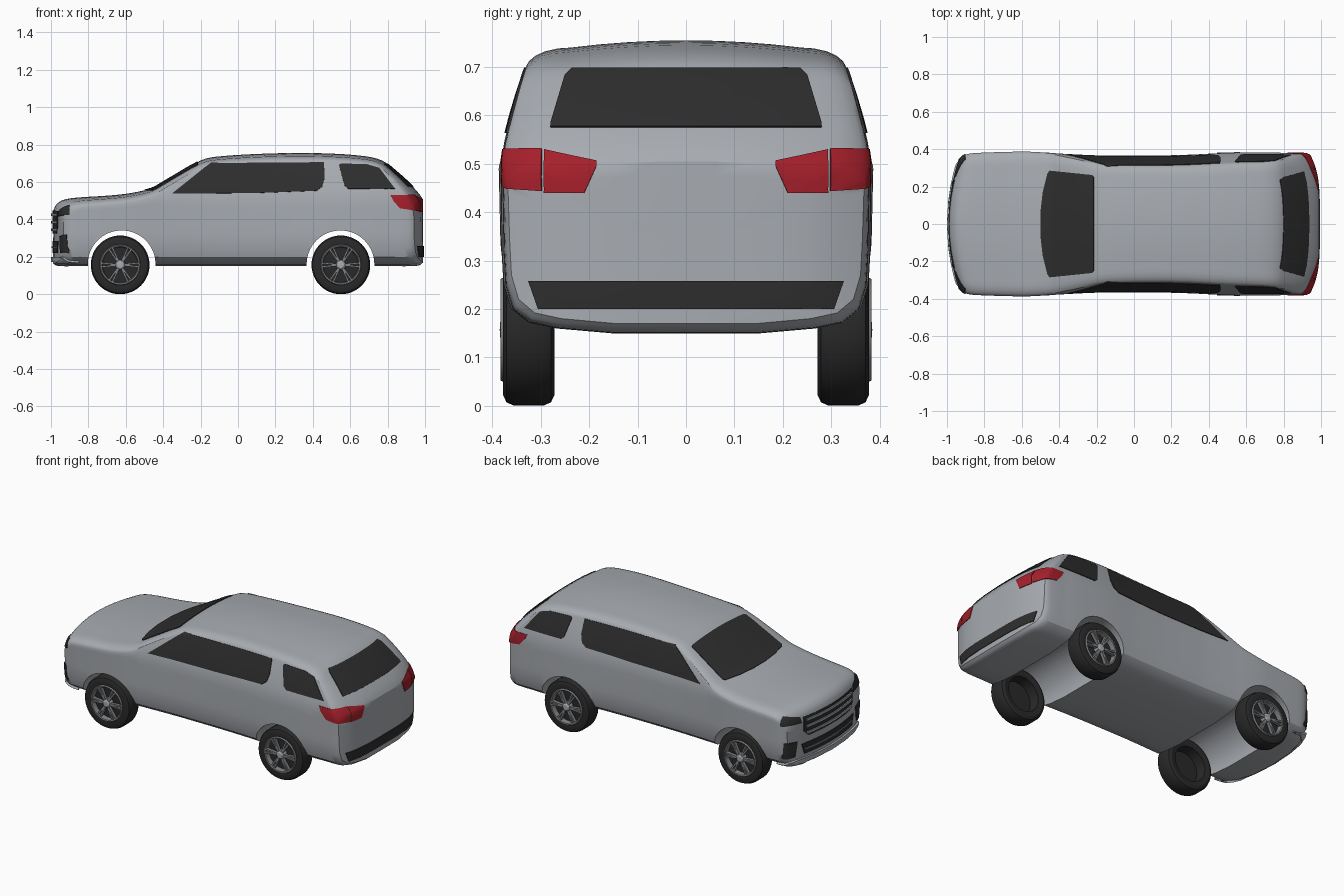
import bpy, bmesh, math
from mathutils import Vector, Matrix

if "Cube" in bpy.data.objects:
    bpy.data.objects.remove(bpy.data.objects["Cube"])


def material(name, rgb, rough=0.5):
    m = bpy.data.materials.new(name)
    m.use_nodes = True
    m.diffuse_color = (*rgb, 1)
    node = m.node_tree.nodes["Principled BSDF"]
    node.inputs["Base Color"].default_value = (*rgb, 1)
    node.inputs["Roughness"].default_value = rough
    return m


paint = material("silver paint", (0.39, 0.41, 0.44))
glass = material("dark glass", (0.027, 0.027, 0.027))
red = material("red lamp", (0.38, 0.014, 0.024))
rubber = material("black rubber", (0.022, 0.022, 0.022), 0.8)
alloy = material("grey alloy", (0.22, 0.23, 0.24))


def add_object(name, bm, mat):
    mesh = bpy.data.meshes.new(name)
    bm.to_mesh(mesh)
    mesh.materials.append(mat)
    ob = bpy.data.objects.new(name, mesh)
    bpy.context.collection.objects.link(ob)
    return ob


def apply_modifier(ob, mod):
    bpy.context.view_layer.objects.active = ob
    bpy.ops.object.modifier_apply(modifier=mod.name)


def smooth(ob, angle=32):
    bpy.ops.object.select_all(action="DESELECT")
    ob.select_set(True)
    bpy.context.view_layer.objects.active = ob
    bpy.ops.object.shade_smooth_by_angle(angle=math.radians(angle))


# Body stations from nose to tail: x, roof height, half width, floor height
STATIONS = [
    (-.988, .445, .352, .165), (-.975, .475, .362, .155), (-.945, .5, .374, .15),
    (-.88, .515, .38, .15), (-.7, .527, .385, .15), (-.58, .54, .387, .15),
    (-.46, .567, .382, .15), (-.4, .6, .378, .15), (-.2, .715, .369, .15),
    (-.12, .735, .368, .15), (.1, .75, .368, .15), (.3, .755, .373, .15),
    (.5, .752, .383, .15), (.68, .738, .385, .15), (.77, .715, .384, .15),
    (.83, .67, .382, .15), (.92, .59, .38, .15), (.97, .535, .376, .155),
    (.99, .505, .368, .17)]
SILL = [(0, 0), (.4, 0), (.7, .01), (.85, .022), (.94, .05), (.98, .1)]


def refine(st, steps=3):
    """Smooth interpolation between the stations."""
    v = [Vector(s) for s in st]
    slope = []
    for i in range(len(v)):
        a, b = v[max(i - 1, 0)], v[min(i + 1, len(v) - 1)]
        slope.append((b - a) / (b[0] - a[0]))
    out = []
    for i in range(len(v) - 1):
        h = v[i + 1][0] - v[i][0]
        for k in range(steps):
            t = k / steps
            p = (v[i] * (2*t**3 - 3*t*t + 1) + v[i + 1] * (3*t*t - 2*t**3)
                 + slope[i] * h * (t**3 - 2*t*t + t) + slope[i + 1] * h * (t**3 - t*t))
            p[0] = v[i][0] + h * t
            out.append(p)
    return out + [v[-1]]


def bowed(x, y):
    """Curve nose and tail in plan."""
    nose = min(max((-.7 - x) / .3, 0), 1)
    tail = min(max((x - .7) / .3, 0), 1)
    return x + .065 * nose * (y / .37)**2 - .06 * tail * (y / .38)**4


def section(roof, w, floor):
    """Closed cross-section as (y, z) points."""
    def wall(z):
        return w - .055 * (max(z - .5, 0) / .2)**1.3
    half = [(f * w, floor + dz) for f, dz in SILL]
    low, high = floor + .17, roof - .05
    half += [(wall(z) * (1 - .01 * (1 - i / 8)), z)
             for i in range(9) for z in [low + (high - low) * i / 8]]
    edge = wall(high)
    for i in range(1, 6):
        a = math.pi / 2 * i / 5
        half.append((edge - .08 * (1 - math.cos(a)), high + .035 * math.sin(a)))
    half += [((edge - .08) * f, roof - .015 * f * f) for f in (.75, .5, .25, 0)]
    return half + [(-y, z) for y, z in half[-2:0:-1]]


body_bm = bmesh.new()


def bridge(a, b):
    for i in range(len(a)):
        j = (i + 1) % len(a)
        body_bm.faces.new((a[i], a[j], b[j], b[i]))


def ring(x, pts):
    return [body_bm.verts.new((bowed(x, y), y, z)) for y, z in pts]


sections = [(s[0], section(*s[1:])) for s in refine(STATIONS)]
rings = [ring(*s) for s in sections]
for a, b in zip(rings, rings[1:]):
    bridge(a, b)
for (x, pts), last in ((sections[0], rings[0]), (sections[-1], rings[-1])):
    for k in (.85, .7, .5, .3, .12):
        inner = ring(x, [(y * k, .32 + (z - .32) * k) for y, z in pts])
        bridge(last, inner)
        last = inner
    body_bm.faces.new(last)
bmesh.ops.recalc_face_normals(body_bm, faces=body_bm.faces[:])
body = add_object("body", body_bm, paint)

# Wheel arches cut through the full width
for x in (-.622, .548):
    cut = bmesh.new()
    bmesh.ops.create_cone(cut, cap_ends=True, segments=64, radius1=.181, radius2=.181,
                          depth=1, matrix=Matrix.Translation((x, 0, .16))
                          @ Matrix.Rotation(math.pi / 2, 4, "X"))
    cutter = add_object("arch_cutter", cut, paint)
    cutter.hide_render = True
    mod = body.modifiers.new("arch", "BOOLEAN")
    mod.operation, mod.object, mod.solver = "DIFFERENCE", cutter, "EXACT"
    apply_modifier(body, mod)
    bpy.data.objects.remove(cutter)
smooth(body)


def patch(name, axes, pts, limit, mat, thick=.004):
    """Thin plate following the body inside a convex outline, beyond a limit."""
    bm = body_bm.copy()

    def trim(co, no):
        bmesh.ops.bisect_plane(bm, geom=bm.verts[:] + bm.edges[:] + bm.faces[:],
                               plane_co=co, plane_no=no, clear_outer=True)

    def point(a, b):
        p = Vector((0, 0, 0))
        p["xyz".index(axes[0])], p["xyz".index(axes[1])] = a, b
        return p
    axis, value = limit
    no = Vector([float(c == axis) for c in "xyz"]) * (-1 if value > 0 else 1)
    trim(no * abs(value) * -1, no)
    mid = sum((Vector(p) for p in pts), Vector((0, 0))) / len(pts)
    for p, q in zip(pts, pts[1:] + pts[:1]):
        n = Vector((q[1] - p[1], p[0] - q[0])).normalized()
        if n.dot(Vector(p) - mid) < 0:
            n = -n
        trim(point(*p), point(*n))
    ob = add_object(name, bm, mat)
    mod = ob.modifiers.new("plate", "SOLIDIFY")
    mod.thickness, mod.offset = thick, 1
    apply_modifier(ob, mod)
    smooth(ob)


def both(pts):
    """Mirror an outline given on the +y side."""
    return pts + [(-y, z) for y, z in reversed(pts)]


def bar(w, low, high):
    return both([(w, low), (w, high)])


# Windscreen and tailgate
windscreen = [(-.5, .06), (-.487, .17), (-.462, .27), (-.45, .285), (-.43, .283),
              (-.225, .262), (-.215, .25)]
patch("windscreen", "xy", windscreen + [(x, -y) for x, y in reversed(windscreen)],
      ("z", .4), glass)
patch("rear_window", "yz", both([(.28, .575), (.279, .585), (.25, .682), (.235, .696)]),
      ("x", .7), glass)
patch("rear_bumper_trim", "yz", both([(.305, .2), (.325, .258)]), ("x", .7), glass)

# Side windows and lamps
for s, side in ((1, "left"), (-1, "right")):
    def flip(pts):
        return [(s * y, z) for y, z in pts]
    patch(side + "_side_window", "xz",
          [(-.39, .537), (-.175, .68), (-.15, .7), (.46, .705), (.463, .62),
           (.45, .575), (.42, .553), (.1, .541)], ("y", s * .22), glass)
    patch(side + "_quarter_window", "xz",
          [(.54, .69), (.55, .698), (.69, .694), (.755, .675), (.84, .563),
           (.59, .563), (.57, .58)], ("y", s * .22), glass)
    patch(side + "_outer_tail_lamp", "xz",
          [(.815, .53), (.83, .5), (.865, .46), (1.01, .437), (1.01, .53)],
          ("y", s * .298), red)
    patch(side + "_inner_tail_lamp", "yz",
          flip([(.185, .495), (.21, .44), (.293, .44), (.293, .528), (.185, .505)]),
          ("x", .7), red)
    patch(side + "_headlamp", "yz",
          flip([(.25, .415), (.255, .45), (.38, .485), (.38, .425)]), ("x", -.9), glass)
    patch(side + "_bumper_vent", "yz",
          flip([(.295, .22), (.28, .31), (.36, .32), (.36, .22)]), ("x", -.9), glass)

# Grille and front bumper
patch("grille", "yz", both([(.2, .325), (.235, .36), (.235, .445)]), ("x", -.85), glass)
for i, z in enumerate((.345, .385, .425)):
    patch(f"grille_bar_{i + 1}", "yz", bar(.215, z - .007, z + .007), ("x", -.85), paint, .011)
patch("lower_intake", "yz", both([(.23, .22), (.25, .285)]), ("x", -.85), glass)
patch("intake_bar", "yz", bar(.23, .247, .255), ("x", -.85), alloy, .008)
patch("bumper_lip", "yz", bar(.33, .172, .2), ("x", -.85), paint, .012)


# Wheels
def lathe(bm, profile, closed=False, n=48):
    rows = [[bm.verts.new((r * math.cos(a), y, r * math.sin(a)))
             for a in (math.tau * i / n for i in range(n))] for r, y in profile]
    for a, b in zip(rows, rows[1:] + (rows[:1] if closed else [])):
        for i in range(n):
            j = (i + 1) % n
            bm.faces.new((a[i], a[j], b[j], b[i]))
    bmesh.ops.remove_doubles(bm, verts=bm.verts[:], dist=1e-5)
    bmesh.ops.recalc_face_normals(bm, faces=bm.faces[:])


tyre_bm = bmesh.new()
lathe(tyre_bm, [(0, .015), (.1, .015), (.104, -.048), (.135, -.053), (.15, -.046),
                (.157, -.03), (.157, .03), (.15, .046), (.135, .053), (.108, .05),
                (.1, .025), (0, .025)])
rim_bm = bmesh.new()
lathe(rim_bm, [(.094, .026), (.098, .056), (.105, .058), (.109, .05), (.1, .026)], True)
spoke_bm = bmesh.new()
for i in range(6):
    for lean in (-.1, .1):
        turn = Matrix.Rotation(math.tau * i / 6 + lean, 4, "Y")
        bmesh.ops.create_cube(spoke_bm, size=1, matrix=turn
                              @ Matrix.Translation((.06, .044, 0))
                              @ Matrix.Diagonal((.078, .02, .009, 1)))
hub_bm = bmesh.new()
lathe(hub_bm, [(0, .06), (.016, .059), (.025, .052), (.028, .024), (0, .024)])
parts = [("tyre", tyre_bm, rubber), ("rim", rim_bm, alloy),
         ("spokes", spoke_bm, alloy), ("hub", hub_bm, paint)]
for part, bm, mat in parts:
    for end, x in (("front", -.63), ("rear", .55)):
        for side, s in (("left", 1), ("right", -1)):
            ob = add_object(f"{end}_{side}_{part}", bm, mat)
            ob.location = (x, s * .325, .157)
            ob.rotation_euler.z = 0 if s > 0 else math.pi
            smooth(ob)
